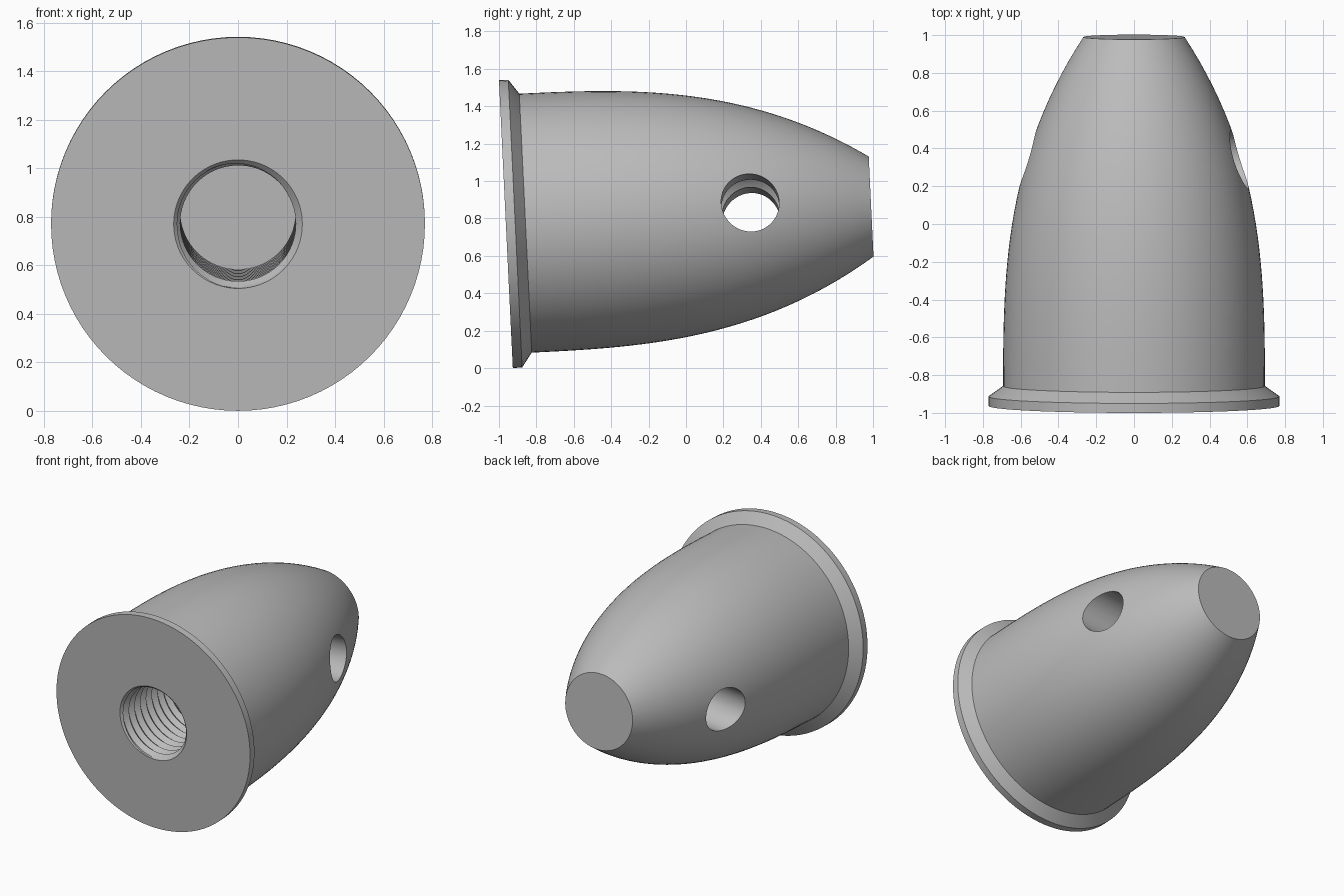
import bpy, bmesh, math
from mathutils import Matrix

cube = bpy.data.objects.get("Cube")
if cube:
    bpy.data.objects.remove(cube, do_unlink=True)

SIDES = 96
TILT = math.radians(2.75)      # nose lifts slightly, the rim rests on the ground
ROLL = math.radians(5.4)       # cross hole is turned about the axis
LENGTH, BORE, BORE_DEPTH = 1.955, 0.265, 1.6
PITCH, THREAD_END, CREST = 0.065, 1.14, 0.238

# Local z runs along the spinner axis, from flange to nose
FRAME = Matrix.Translation((0, -0.963, 0.77)) @ Matrix.Rotation(TILT - math.pi / 2, 4, 'X')

metal = bpy.data.materials.new("satin grey")
metal.use_nodes = True
grey = (0.5, 0.5, 0.5, 1)
metal.diffuse_color = grey
bsdf = next(n for n in metal.node_tree.nodes if n.type == 'BSDF_PRINCIPLED')
bsdf.inputs["Base Color"].default_value = grey


def make_object(name, bm):
    mesh = bpy.data.meshes.new(name)
    bm.to_mesh(mesh)
    bm.free()
    mesh.materials.append(metal)
    obj = bpy.data.objects.new(name, mesh)
    bpy.context.collection.objects.link(obj)
    obj.matrix_world = FRAME
    return obj


def sweep(rows, point):
    """Wrap a grid round the axis; point(row, angle) gives radius and station."""
    bm = bmesh.new()
    grid = []
    for j in range(rows):
        ring = []
        for i in range(SIDES + 1):
            a = math.tau * i / SIDES
            r, s = point(j, a)
            ring.append(bm.verts.new((r * math.cos(a), r * math.sin(a), s)))
        grid.append(ring)
    for low, high in zip(grid, grid[1:]):
        for i in range(SIDES):
            bm.faces.new((low[i], low[i + 1], high[i + 1], high[i]))
    bmesh.ops.remove_doubles(bm, verts=bm.verts, dist=0.0001)
    return bm


def smooth(obj):
    bpy.ops.object.select_all(action='DESELECT')
    obj.select_set(True)
    bpy.context.view_layer.objects.active = obj
    bpy.ops.object.shade_smooth_by_angle(angle=math.radians(30))


# Body: blind bore, flange with bevelled back, bulging nose cut flat
profile = [(0, BORE_DEPTH), (BORE, BORE_DEPTH), (BORE, 0), (0.77, 0), (0.77, 0.05)]
STEPS = 28
for k in range(STEPS + 1):
    u = k / STEPS
    profile.append((0.693 - 0.425 * u ** 2.85, 0.105 + (LENGTH - 0.105) * u))
profile.append((0, LENGTH))
bm = sweep(len(profile), lambda j, a: profile[j])
bmesh.ops.recalc_face_normals(bm, faces=bm.faces)
body = make_object("spinner_body", bm)

# Cross hole for a tightening bar
bm = bmesh.new()
place = (Matrix.Translation((0, 0, 1.31)) @ Matrix.Rotation(-ROLL, 4, 'Z')
         @ Matrix.Rotation(math.pi / 2, 4, 'Y'))
bmesh.ops.create_cone(bm, cap_ends=True, segments=64, radius1=0.155,
                      radius2=0.155, depth=2, matrix=place)
cutter = make_object("hole_cutter", bm)
cutter.hide_render = True
bpy.context.view_layer.update()
cut = body.modifiers.new("cross_hole", 'BOOLEAN')
cut.operation, cut.solver, cut.object = 'DIFFERENCE', 'EXACT', cutter
bpy.context.view_layer.objects.active = body
bpy.ops.object.modifier_apply(modifier=cut.name)
bpy.data.objects.remove(cutter, do_unlink=True)
smooth(body)


# Thread: helical ridges lining the bore, with a small lead-in bevel
def thread_point(j, a):
    turn = a / math.tau
    s = min(max(PITCH * (j / 4 + turn - 1), 0), THREAD_END)
    if j == 0:
        return BORE, 0
    if j == ROWS - 1:
        return BORE, THREAD_END
    phase = (s / PITCH - turn) % 1
    ridge = 1 - abs(2 * phase - 1)
    r = BORE - 0.002 - (BORE - 0.002 - CREST) * ridge
    return max(r, BORE - s), s


ROWS = 4 * (math.ceil(THREAD_END / PITCH) + 1) + 2
bm = sweep(ROWS, thread_point)
bmesh.ops.reverse_faces(bm, faces=bm.faces)
smooth(make_object("bore_thread", bm))
